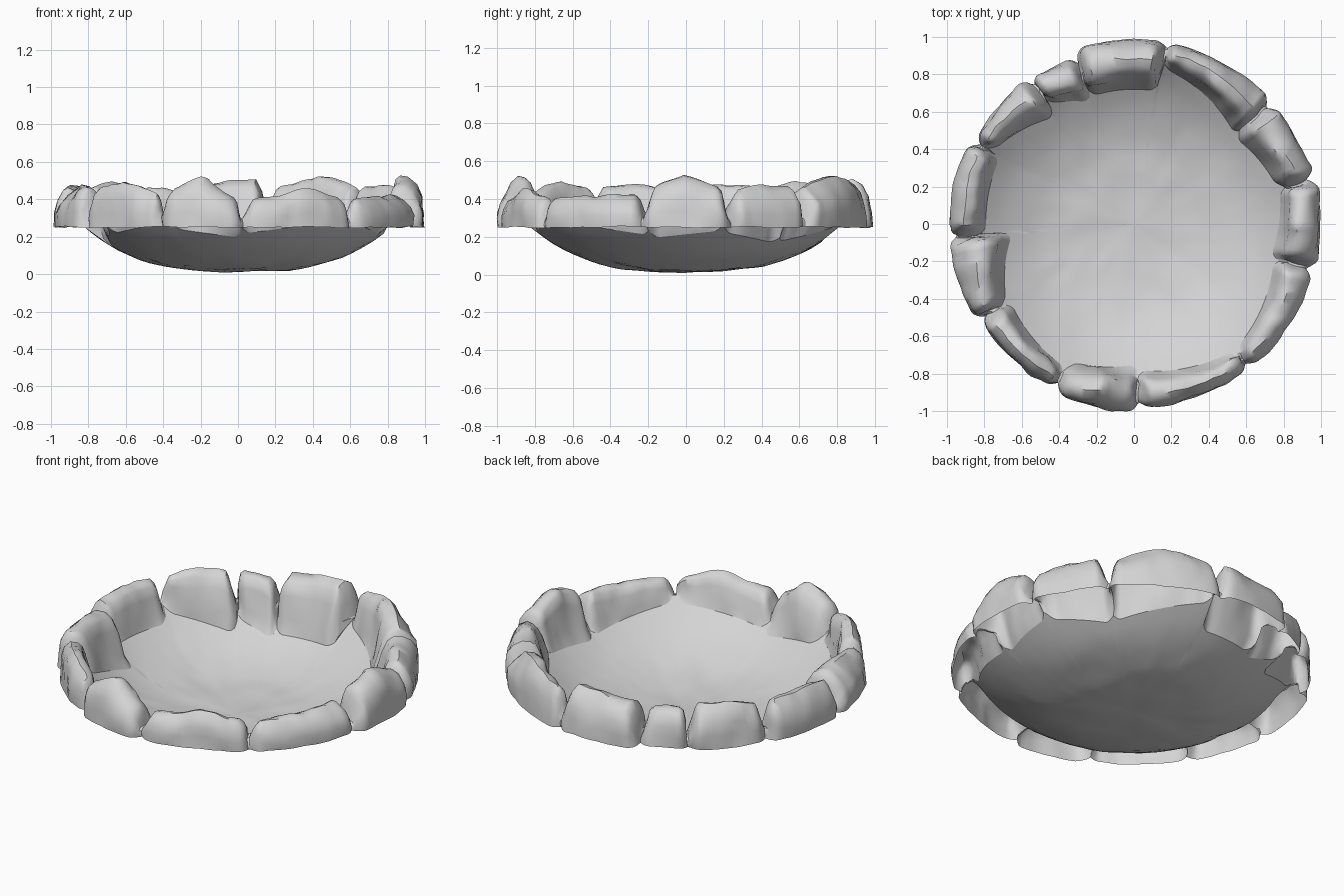
import bpy, bmesh
from math import sin, cos, radians, pi
from mathutils import Vector, noise

cube = bpy.data.objects.get("Cube")
if cube:
    bpy.data.objects.remove(cube, do_unlink=True)

stone_grey = bpy.data.materials.new("stone grey")
stone_grey.use_nodes = True
GREY = (0.66, 0.66, 0.66, 1)
stone_grey.diffuse_color = GREY
stone_grey.node_tree.nodes["Principled BSDF"].inputs["Base Color"].default_value = GREY

# Each rim stone: start and end angle, inner radius at start and end,
# outer radius, crest height at start, middle and end
STONES = [
    (-14, 14, .77, .82, 1.0, .45, .53, .45),
    (14, 41, .81, .73, .985, .43, .48, .47),
    (41, 80, .74, .87, .985, .45, .53, .45),
    (80, 109, .74, .74, .99, .51, .49, .47),
    (109, 126, .71, .81, .95, .44, .47, .46),
    (126, 153, .73, .87, .96, .46, .50, .46),
    (153, 184, .82, .81, .985, .46, .48, .46),
    (184, 212, .67, .82, .99, .45, .48, .46),
    (212, 245, .80, .87, .97, .44, .50, .42),
    (245, 271.5, .83, .77, 1.0, .42, .53, .37),
    (271.5, 309, .80, .88, .985, .39, .45, .41),
    (309, 346, .88, .79, .985, .40, .41, .44),
]


def bowl_height(r):
    return .015 + .235 * (r / .82) ** 3


def lerp(a, b, t):
    return a + (b - a) * t


def point(angle, r, z):
    return Vector((r * cos(angle), r * sin(angle), z))


def roughen(p, amount):
    """Chiselled surface unevenness."""
    n = noise.noise_vector(p * 6) + noise.noise_vector(p * 13) * .5
    return p + n * amount


def section(stone, t):
    """Cross-section from the foot inside the bowl over the crest to the outer edge."""
    a0, a1, r0, r1, outer, h0, h1, h2 = stone
    angle = radians(lerp(a0 + .4, a1 - .4, t))
    # the stone narrows and drops towards its two ends
    e = min(1, min(t, 1 - t) * (a1 - a0) / 3.5)
    e = e * (2 - e)
    inner = lerp(r0, r1, t) + .03 * (1 - e) - .02
    outer -= .035 * (1 - e)
    h = lerp(h0, h1, t * 2) if t < .5 else lerp(h1, h2, t * 2 - 1)
    h = lerp(.31, h, e)
    foot = bowl_height(inner)
    width = outer - inner
    profile = [(0, foot), (.1, lerp(foot, h, .25)), (.22, lerp(foot, h, .68)),
               (.32, lerp(foot, h, .9)), (.45, h - .005), (.62, h),
               (.8, lerp(.25, h, .86)), (.94, lerp(.25, h, .62)),
               (1, lerp(.25, h, .33)), (.995, .25)]
    pts = [point(angle, inner + f * width, z) for f, z in profile]
    return [pts[0]] + [roughen(p, .02) for p in pts[1:-1]] + [roughen(pts[-1], .008)]


def columns(stone):
    n = int((stone[1] - stone[0]) / 1.5)
    # samples gather near the ends of the stone
    return [section(stone, lerp(i / n, .5 - .5 * cos(pi * i / n), .5)) for i in range(n + 1)]


def make_sheet(name, cols, closed=False):
    bm = bmesh.new()
    grid = [[bm.verts.new(p) for p in col] for col in cols]
    pairs = list(zip(grid, grid[1:]))
    if closed:
        pairs.append((grid[-1], grid[0]))
    for a, b in pairs:
        for i in range(len(a) - 1):
            bm.faces.new((a[i], a[i + 1], b[i + 1], b[i]))
    bmesh.ops.remove_doubles(bm, verts=bm.verts, dist=.0001)
    bmesh.ops.recalc_face_normals(bm, faces=bm.faces)
    # the sheet faces up
    if sum(f.normal.z * f.calc_area() for f in bm.faces) < 0:
        bmesh.ops.reverse_faces(bm, faces=bm.faces)
    mesh = bpy.data.meshes.new(name)
    bm.to_mesh(mesh)
    bm.free()
    mesh.materials.append(stone_grey)
    obj = bpy.data.objects.new(name, mesh)
    bpy.context.collection.objects.link(obj)
    bpy.ops.object.select_all(action="DESELECT")
    bpy.context.view_layer.objects.active = obj
    obj.select_set(True)
    bpy.ops.object.shade_smooth_by_angle(angle=radians(45))


# Rim stones, each joined across the notch to the next
rim = [columns(stone) for stone in STONES]
for i, cols in enumerate(rim):
    following = rim[(i + 1) % len(rim)][0]
    make_sheet(f"rim_stone_{i + 1}", cols + [following])

# Shallow bowl, from its centre out to the feet of the stones
RINGS = 14
bowl = []
for foot in [col[0] for cols in rim for col in cols]:
    col = []
    for i in range(RINGS + 1):
        f = i / RINGS
        p = Vector((foot.x * f, foot.y * f, 0))
        p.z = bowl_height(p.length)
        if i < RINGS:
            p.z += .01 * (noise.noise(p * 5) + noise.noise(p * 11) * .4) * (1 - f ** 4)
        col.append(p)
    bowl.append(col)
make_sheet("bowl", bowl, closed=True)
